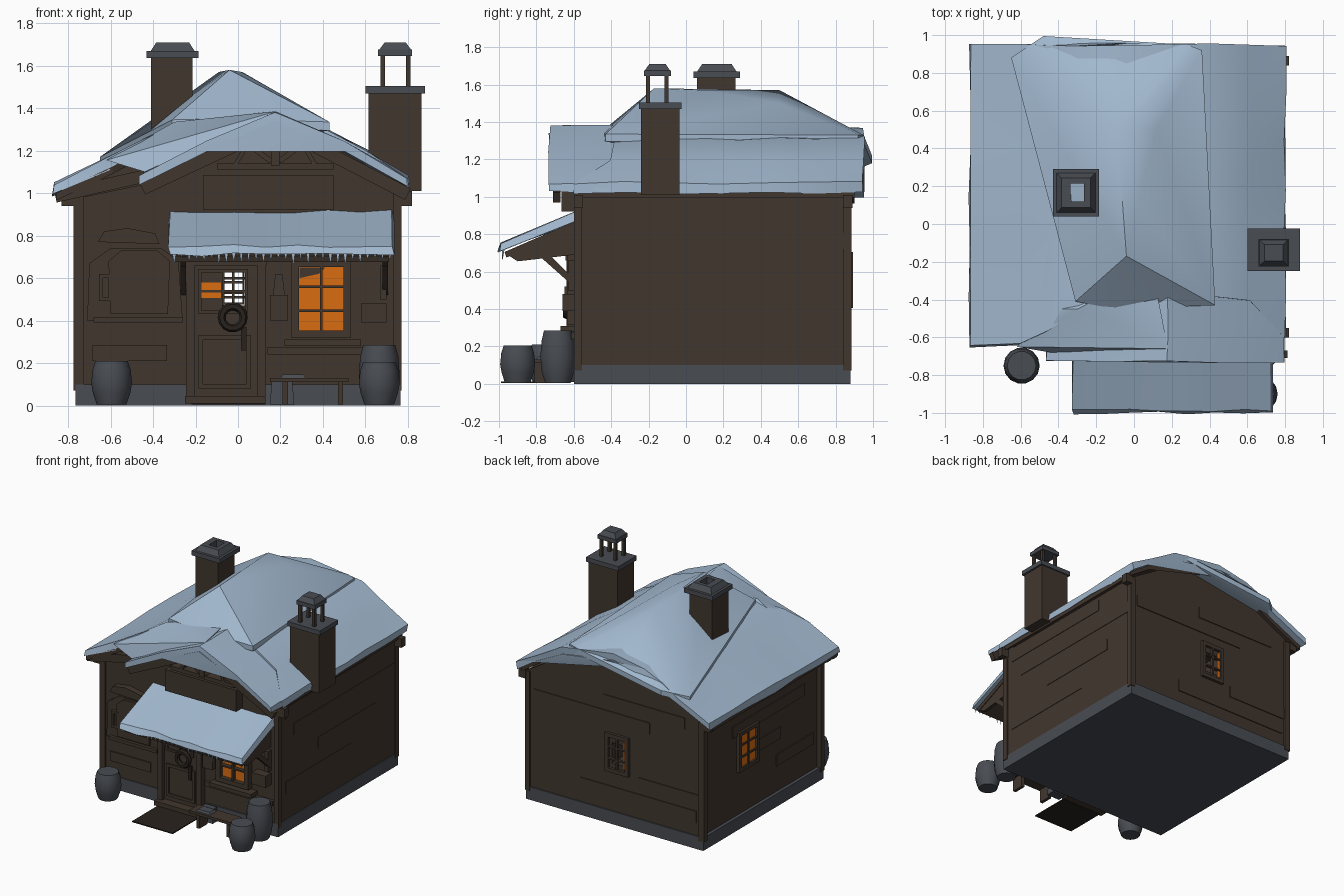
import bpy, bmesh, math, random
from mathutils import Vector, Matrix

if "Cube" in bpy.data.objects:
    bpy.data.objects.remove(bpy.data.objects["Cube"])

random.seed(4)


def material(name, rgb):
    m = bpy.data.materials.new(name)
    m.diffuse_color = (*rgb, 1)
    m.use_nodes = True
    m.node_tree.nodes["Principled BSDF"].inputs["Base Color"].default_value = m.diffuse_color
    return m


SNOW = material("snow", (0.36, 0.48, 0.62))
WOOD = material("brown wood", (0.053, 0.037, 0.027))
DARK = material("dark wood", (0.022, 0.016, 0.012))
STONE = material("grey stone", (0.065, 0.072, 0.084))
GLOW = material("orange glow", (0.70, 0.15, 0.006))


def finish(name, bm, mat, smooth=False):
    bmesh.ops.recalc_face_normals(bm, faces=bm.faces)
    me = bpy.data.meshes.new(name)
    bm.to_mesh(me)
    bm.free()
    me.materials.append(mat)
    ob = bpy.data.objects.new(name, me)
    bpy.context.collection.objects.link(ob)
    if smooth:
        bpy.ops.object.select_all(action='DESELECT')
        ob.select_set(True)
        bpy.context.view_layer.objects.active = ob
        bpy.ops.object.shade_smooth_by_angle(angle=math.radians(35))
    return ob


def box(name, x0, x1, y0, y1, z0, z1, mat=WOOD, taper=1.0):
    bm = bmesh.new()
    c = Vector(((x0 + x1) / 2, (y0 + y1) / 2, (z0 + z1) / 2))
    for v in bmesh.ops.create_cube(bm, size=1)["verts"]:
        t = taper if v.co.z > 0 else 1
        v.co = c + Vector((v.co.x * (x1 - x0) * t, v.co.y * (y1 - y0) * t, v.co.z * (z1 - z0)))
    return finish(name, bm, mat)


def prism(name, pts, a0, a1, mat=WOOD, axis='y', n=1, jitter=0.0, smooth=False):
    """Loft a cross-section along y (points are x,z) or x (points are y,z).
    a0 may be a list giving each point its own start."""
    bm = bmesh.new()
    rings = []
    for i in range(n + 1):
        ring = []
        for k, (p, z) in enumerate(pts):
            s = a0[k] if isinstance(a0, list) else a0
            a = s + (a1 - s) * i / n
            dp, da, dz = (random.uniform(-jitter, jitter) for _ in range(3))
            co = (p + dp, a + da, z + dz) if axis == 'y' else (a + da, p + dp, z + dz)
            ring.append(bm.verts.new(co))
        rings.append(ring)
    m = len(pts)
    for r, s in zip(rings, rings[1:]):
        for k in range(m):
            bm.faces.new((r[k], r[(k + 1) % m], s[(k + 1) % m], s[k]))
    caps = [bm.faces.new(rings[0]), bm.faces.new(rings[-1])]
    bmesh.ops.triangulate(bm, faces=caps)
    return finish(name, bm, mat, smooth)


def slab(top, t):
    """Close a top profile with a copy lowered by t."""
    return top + [(p, z - t) for p, z in reversed(top)]


def beam(name, a, b, w, y0, y1, mat=WOOD):
    (ax, az), (bx, bz) = a, b
    l = math.hypot(bx - ax, bz - az)
    nx, nz = -(bz - az) / l * w / 2, (bx - ax) / l * w / 2
    return prism(name, [(ax + nx, az + nz), (bx + nx, bz + nz), (bx - nx, bz - nz), (ax - nx, az - nz)], y0, y1, mat)


def hull(name, pts, mat=SNOW):
    bm = bmesh.new()
    vs = [bm.verts.new(p) for p in pts]
    r = bmesh.ops.convex_hull(bm, input=vs)
    bmesh.ops.delete(bm, geom=list({v for v in r["geom_interior"] + r["geom_unused"]
                                    if isinstance(v, bmesh.types.BMVert)}), context='VERTS')
    return finish(name, bm, mat, True)


def cut(cutter, *targets):
    cutter.hide_render = True
    cutter.display_type = 'WIRE'
    for ob in targets:
        mod = ob.modifiers.new("opening", 'BOOLEAN')
        mod.operation, mod.object = 'DIFFERENCE', cutter


def frame(name, a0, a1, z0, z1, w, d0, d1, side=False, bars=(1, 2)):
    """Window frame with bars, in the xz plane, or the yz plane when side."""
    def part(p0, p1, q0, q1, e=0.0):
        if side:
            box(name, d0 + e, d1, p0, p1, q0, q1)
        else:
            box(name, p0, p1, d0 + e, d1, q0, q1)
    for a in (a0, a1):
        part(a - w / 2, a + w / 2, z0 - w / 2, z1 + w / 2)
    for z in (z0, z1):
        part(a0 - w / 2, a1 + w / 2, z - w / 2, z + w / 2)
    for i in range(bars[0]):
        a = a0 + (a1 - a0) * (i + 1) / (bars[0] + 1)
        part(a - .006, a + .006, z0, z1, .004)
    for i in range(bars[1]):
        z = z0 + (z1 - z0) * (i + 1) / (bars[1] + 1)
        part(a0, a1, z - .006, z + .006, .004)


# --- Foundation and walls
box("foundation", -.765, .765, -.6, .88, 0, .1, STONE)
main = prism("main_walls", [(-.74, .1), (.76, .1), (.76, 1.0), (.4, 1.22), (-.04, 1.3), (-.3, 1.25), (-.74, 1.02)], -.5, .87)
front = prism("front_wall", [(-.74, .08), (.76, .08), (.76, 1.01), (.18, 1.31), (-.45, 1.04), (-.74, .98)], -.59, -.49)
cut(box("window_opening", -.075, .03, -1.2, 1.2, .47, .63), main, front)
for x0, x1 in ((-.775, -.725), (.73, .77)):
    for y in (-.6, .84):
        box("corner_post", x0, x1, y, y + .045, .07, 1.0)
for z, y0, y1 in ((.3, -.5, .3), (.5, -.1, .6), (.72, -.4, .84), (.88, -.5, .5)):
    box("right_plank", .755, .764, y0, y1, z, z + .09)
    box("left_plank", -.748, -.735, y0, y1 - .35, z, z + .09)
for z, x0, x1 in ((.2, -.7, .3), (.33, -.72, -.2), (.78, -.3, .7), (.9, -.6, .1)):
    box("back_plank", x0, x1, .865, .877, z, z + .09)

# --- Roof: wooden deck, snow layers
roof = [(-.87, 1.045), (-.6, 1.17), (-.45, 1.25), (-.3, 1.325), (-.04, 1.37), (.4, 1.31), (.62, 1.19), (.8, 1.075)]
starts = [-.65, -.64, -.57, -.45, -.38, -.38, -.4, -.6]
prism("roof_snow", slab(roof, .055), starts + starts[::-1], .95, SNOW, n=6, jitter=.008, smooth=True)
prism("roof_deck", slab([(x * .985, z - .045) for x, z in roof], .035), starts + starts[::-1], .9)
gable = [(-.46, 1.085), (-.15, 1.24), (.18, 1.385), (.5, 1.24), (.8, 1.075)]
prism("gable_snow", slab(gable, .05), -.73, -.28, SNOW, n=3, jitter=.007, smooth=True)
hull("valley_snow", [(-.62, -.65, 1.155), (-.44, -.68, 1.1), (-.3, -.45, 1.335), (.05, -.4, 1.37),
                     (.18, -.66, 1.385), (.1, -.25, 1.38), (-.45, -.45, 1.245), (0, -.3, 1.2)])
cap = [(-.31, -.41, 1.345), (-.1, -.45, 1.35), (.2, -.41, 1.35), (.43, -.43, 1.335), (.36, .92, 1.33),
       (.28, .95, 1.33), (-.1, .92, 1.33), (-.48, .995, 1.22), (-.65, .88, 1.17)]
hull("ridge_snow", cap + [(x, y, z - .04) for x, y, z in cap]
     + [(-.04, -.17, 1.58), (-.09, .5, 1.57), (.12, .5, 1.5), (.02, .1, 1.57)])

# --- Gable timbers
beam("left_bargeboard", (-.86, .985), (-.44, 1.08), .06, -.64, -.59)
beam("gable_bargeboard_left", (-.45, 1.02), (.18, 1.315), .06, -.71, -.67)
beam("gable_bargeboard_right", (.18, 1.315), (.8, .995), .06, -.71, -.67)
box("king_post", .155, .195, -.7, -.6, 1.13, 1.31)
box("tie_beam", -.1, .45, -.69, -.6, 1.11, 1.14)
for s in (-1, 1):
    beam("gable_strut", (.175 + s * .02, 1.15), (.175 + s * .14, 1.24), .025, -.69, -.6)
    beam("gable_brace", (.175 + s * .19, 1.13), (.175 + s * .1, 1.28), .02, -.69, -.6)
box("front_board", -.165, .45, -.665, -.59, .92, 1.085)
for x in (-.8, .79):
    for y in (-.6, .84):
        box("eave_block", x - .03, x + .03, y, y + .05, .94, 1.01)

# --- Porch roof with icicles and braces
prism("porch_snow", [(-1, .71), (-.985, .75), (-.59, .915), (-.59, .865)], -.325, .73, SNOW, 'x', 7, .008, True)
prism("porch_deck", [(-.97, .705), (-.59, .87), (-.59, .835), (-.96, .675)], -.3, .71, WOOD, 'x')
for x in (-.27, .68):
    prism("porch_side", [(-.97, .7), (-.6, .86), (-.6, .69), (-.9, .655)], x, x + .025, WOOD, 'x')
    prism("porch_brace", [(-.78, .68), (-.72, .68), (-.6, .56), (-.6, .52)], x, x + .025, WOOD, 'x')
for i in range(30):
    x, r = -.3 + i * .035, random.uniform(.006, .011)
    h = random.uniform(.02, .06)
    hull("icicle", [(x - r, -.985, .72), (x + r, -.985, .72), (x, -.97, .72), (x, -.982, .715 - h)])

# --- Chimneys
shaft = box("left_chimney", -.41, -.215, .06, .265, 1.15, 1.635)
rim = box("left_chimney_rim", -.43, -.185, .04, .29, 1.635, 1.67, STONE)
lid = box("left_chimney_lid", -.41, -.205, .06, .27, 1.67, 1.71, STONE, .75)
cut(box("flue_opening", -.335, -.265, .12, .215, 1.36, 1.8), shaft, rim, lid)
box("flue_snow", -.335, -.265, .12, .215, 1.362, 1.368, SNOW)
box("right_chimney", .615, .865, -.24, -.035, 1.01, 1.47)
box("right_chimney_rim", .6, .88, -.25, -.025, 1.47, 1.505, STONE)
for x in (.67, .79):
    for y in (-.215, -.115):
        box("chimney_post", x, x + .022, y, y + .022, 1.5, 1.65)
box("chimney_hood", .66, .82, -.225, -.08, 1.645, 1.675, STONE)
box("chimney_hood_top", .665, .815, -.22, -.085, 1.675, 1.71, STONE, .65)

# --- Door, built around its see-through window
for x0, x1 in ((-.245, -.205), (.09, .13)):
    box("door_jamb", x0, x1, -.64, -.59, .03, .69)
box("door_lintel", -.25, .135, -.645, -.59, .66, .7)
box("door_lower", -.205, .09, -.61, -.585, .03, .47)
box("door_upper", -.205, .09, -.61, -.585, .63, .67)
box("door_left", -.205, -.075, -.61, -.585, .47, .63)
box("door_right", .03, .09, -.61, -.585, .47, .63)
frame("door_panel", -.175, .05, .09, .32, .022, -.622, -.6, bars=(0, 0))
frame("door_window", -.18, .04, .44, .635, .016, -.622, -.6, bars=(1, 1))
frame("door_glazing", -.07, .025, .48, .63, .008, -.612, -.6, bars=(1, 2))
box("door_glow", -.175, -.08, -.616, -.609, .505, .58, GLOW)
box("door_step", -.25, .13, -.68, -.6, .01, .045)
box("door_mat", -.22, .13, -.99, -.66, .004, .012, DARK)
bm = bmesh.new()
N, M = 14, 6
ring = [[bm.verts.new(((.052 + .019 * math.cos(b)) * math.cos(a) - .025, -.64 + .02 * math.sin(b),
                       (.052 + .019 * math.cos(b)) * math.sin(a) + .415))
         for b in [j * math.tau / M for j in range(M)]] for a in [i * math.tau / N for i in range(N)]]
for i in range(N):
    for j in range(M):
        p, q = ring[i], ring[(i + 1) % N]
        bm.faces.new((p[j], q[j], q[(j + 1) % M], p[(j + 1) % M]))
finish("wreath", bm, DARK, True)
box("wreath_ribbon", .015, .04, -.635, -.62, .26, .37, DARK)

# --- Windows
box("front_window_glow", .285, .5, -.6, -.59, .35, .66, GLOW)
frame("front_window", .27, .515, .335, .67, .035, -.635, -.59)
prism("window_curtain", [(.29, .65), (.41, .65), (.38, .62), (.29, .6)], -.604, -.599)
box("window_sill", .22, .58, -.67, -.59, .28, .31)
box("left_window_glow", -.75, -.74, .21, .41, .46, .72, GLOW)
frame("left_window", .2, .42, .45, .73, .03, -.765, -.735, True)
frame("back_window", -.11, .065, .42, .69, .03, .865, .892)
box("back_window_glow", -.1, -.075, .87, .88, .45, .66, GLOW)

# --- Shuttered bay and wall trim on the front
prism("shutter_surround", [(-.71, .4), (-.26, .4), (-.28, .68), (-.36, .74), (-.6, .74), (-.7, .67)], -.605, -.585)
prism("shutter", [(-.6, .43), (-.33, .43), (-.32, .68), (-.38, .73), (-.55, .73), (-.61, .68)], -.625, -.6)
prism("shutter_lintel", [(-.66, .77), (-.37, .76), (-.39, .81), (-.52, .835), (-.63, .82)], -.64, -.585)
frame("shutter_handle", -.645, -.6, .5, .61, .018, -.63, -.6, bars=(0, 0))
box("shutter_sill", -.68, -.26, -.63, -.585, .39, .415)
box("low_plank", -.685, -.335, -.6, -.585, .21, .285)
box("wall_lantern", .15, .235, -.65, -.59, .4, .52)
box("lantern_top", .165, .22, -.64, -.59, .52, .62, WOOD, .6)
box("wall_crate", .58, .7, -.66, -.59, .39, .48)
box("wall_rail", .14, .73, -.615, -.585, .24, .275)
box("wall_hook", .67, .7, -.63, -.59, .5, .66)

# --- Barrels
for x, y, z1 in ((-.595, -.75, .21), (.665, -.9, .205), (.665, -.685, .285)):
    bm = bmesh.new()
    prof = [(.07, .005), (.088, .06), (.096, z1 * .5), (.09, z1 * .8), (.076, z1)]
    rings = [[bm.verts.new((x + r * math.cos(k * math.tau / 14), y + r * math.sin(k * math.tau / 14), z))
              for k in range(14)] for r, z in prof]
    for r, s in zip(rings, rings[1:]):
        for k in range(14):
            bm.faces.new((r[k], r[(k + 1) % 14], s[(k + 1) % 14], s[k]))
    bm.faces.new(rings[0])
    bm.faces.new(rings[-1])
    finish("barrel", bm, STONE, True)

# --- Bench and bucket
box("bench_seat", .15, .52, -.82, -.7, .11, .13)
for x in (.21, .47):
    box("bench_leg", x, x + .025, -.81, -.71, .005, .11)
box("bucket", .15, .265, -.69, -.62, .005, .11, STONE, .85)
box("bench_snow", .2, .32, -.8, -.72, .13, .145, STONE, .8)
